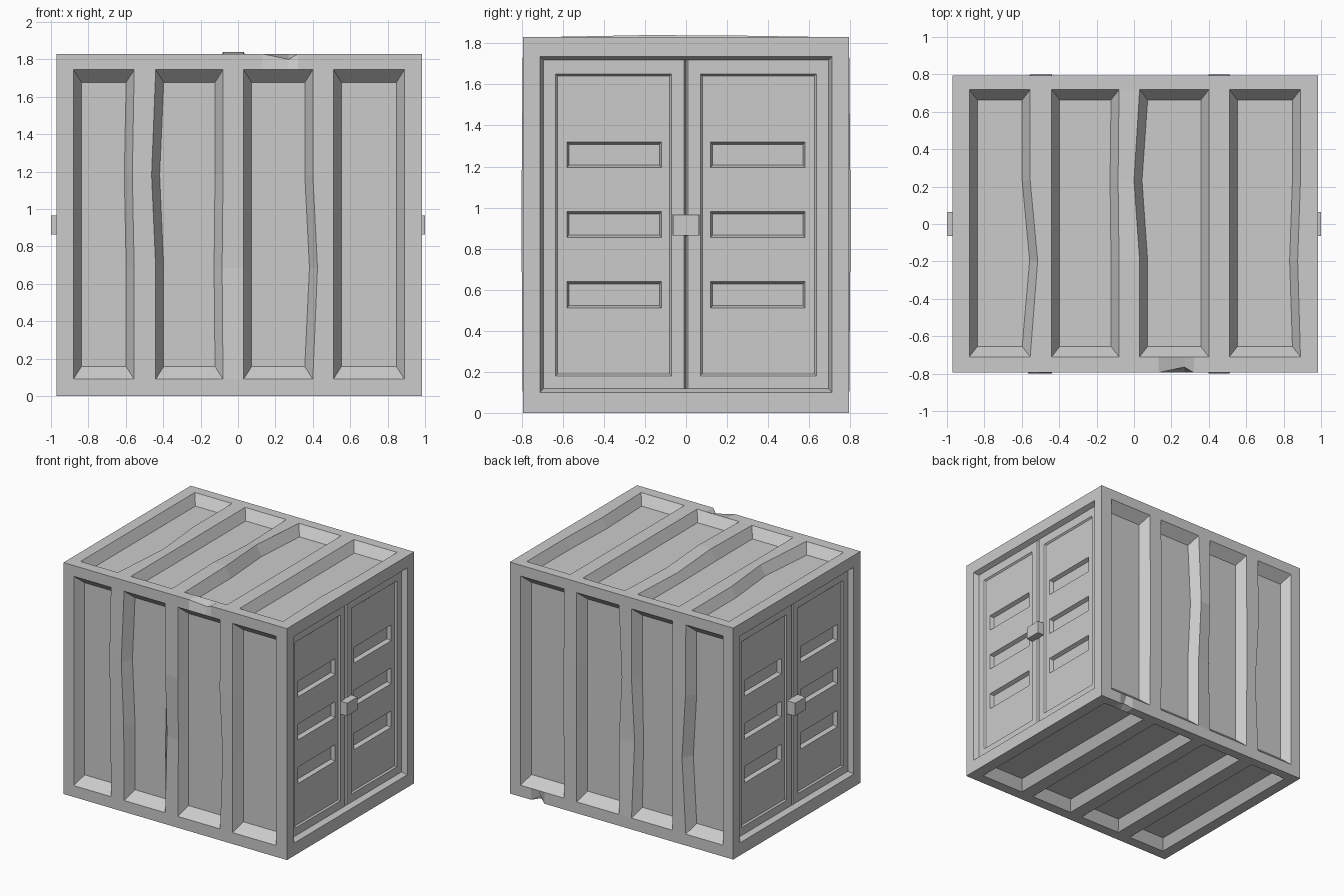
import bpy, bmesh
from mathutils import Vector

if "Cube" in bpy.data.objects:
    bpy.data.objects.remove(bpy.data.objects["Cube"])

X0, X1, Y, H = -0.97, 0.985, 0.795, 1.83
PANELS = [(-0.88, -0.555), (-0.44, -0.08), (0.03, 0.40), (0.51, 0.89)]
NOTCH_COLS = [0.13, 0.27, 0.32, 0.68, 0.74, 0.80]


def make_object(name, bm):
    bmesh.ops.remove_doubles(bm, verts=bm.verts, dist=0.0005)
    me = bpy.data.meshes.new(name)
    bm.to_mesh(me)
    bm.free()
    ob = bpy.data.objects.new(name, me)
    bpy.context.collection.objects.link(ob)
    return ob


def quad(bm, P, pts):
    """Add a face from (u, v, w) points, turned to face outward."""
    f = bm.faces.new([bm.verts.new(P(*p)) for p in pts])
    f.normal_update()
    out = Vector(P(0, 0, 1)) - Vector(P(0, 0, 0))
    if f.normal.dot(out) < 0:
        f.normal_flip()


def ring(bm, P, a, wa, b, wb):
    """Four faces joining rectangle a (u0, v0, u1, v1) to rectangle b."""
    def corners(r, w):
        return [(r[0], r[1], w), (r[2], r[1], w), (r[2], r[3], w), (r[0], r[3], w)]
    A, B = corners(a, wa), corners(b, wb)
    for i in range(4):
        j = (i + 1) % 4
        quad(bm, P, [A[i], A[j], B[j], B[i]])


def plate(bm, P, rect, holes, vr, iu, iv, depth, base=0, cols=(), bend={}):
    """Flat plate with a row of tapered recesses; bend shifts edge points."""
    u0, v0, u1, v1 = rect
    E = [u for h in holes for u in h]
    rows = [vr[0] + (vr[1] - vr[0]) * t for t in (0, 0.36, 0.66, 1)]

    def edge(i, r):
        if i in (-1, len(E)):
            return (u0 if i < 0 else u1, rows[r], base)
        du, dw = bend.get((i, r), (0, 0))
        return (E[i] + du, rows[r], base + dw)

    def floor(i, r):
        u = edge(i, r)[0] + (iu if i % 2 == 0 else -iu)
        return (u, rows[r] + (iv if r == 0 else -iv if r == 3 else 0), base - depth)

    # solid ribs and recess floors
    for r in range(3):
        for i in range(-1, len(E), 2):
            quad(bm, P, [edge(i, r), edge(i + 1, r), edge(i + 1, r + 1), edge(i, r + 1)])
        for i in range(0, len(E), 2):
            quad(bm, P, [floor(i, r), floor(i + 1, r), floor(i + 1, r + 1), floor(i, r + 1)])
        for i in range(len(E)):
            quad(bm, P, [edge(i, r), floor(i, r), floor(i, r + 1), edge(i, r + 1)])
    # recess ends
    for i in range(0, len(E), 2):
        for r in (0, 3):
            quad(bm, P, [edge(i, r), edge(i + 1, r), floor(i + 1, r), floor(i, r)])
    # border strips
    us = sorted([u0, u1] + E + list(cols))
    for a, b in zip(us, us[1:]):
        quad(bm, P, [(a, v0, base), (b, v0, base), (b, vr[0], base), (a, vr[0], base)])
        quad(bm, P, [(a, vr[1], base), (b, vr[1], base), (b, v1, base), (a, v1, base)])


def lifts(edges, w):
    return {(i, r): (0, w) for i in edges for r in (1, 2)}


bm = bmesh.new()

# four ribbed walls, some with bent ribs
front = lifts((1, 2, 5, 6), 0.005)
front.update({(2, 2): (-0.022, 0.004), (3, 1): (-0.005, -0.03), (5, 1): (0.025, 0.005),
              (4, 1): (0, -0.008), (1, 2): (-0.01, 0.005)})
back = lifts((1, 2, 5, 6), 0.005)
back.update({(4, 2): (-0.025, 0), (3, 1): (-0.01, -0.025), (1, 1): (0.03, 0.005)})
top = lifts((3, 4), 0.01)
top.update({(1, 1): (0.04, 0), (4, 2): (-0.03, 0.008), (3, 2): (-0.005, -0.015),
            (7, 1): (-0.015, 0)})
side_rect, top_rect = (X0, 0, X1, H), (X0, -Y, X1, Y)
walls = [
    (lambda u, v, w: (u, -Y - w, v), side_rect, (0.09, 1.745), 0.068, front),
    (lambda u, v, w: (u, Y + w, v), side_rect, (0.09, 1.745), 0.068, back),
    (lambda u, v, w: (u, v, H + w), top_rect, (-0.71, 0.718), 0.055, top),
    (lambda u, v, w: (u, v, -w), top_rect, (-0.71, 0.718), 0.055, {}),
]
for P, rect, vr, iv, bend in walls:
    plate(bm, P, rect, PANELS, vr, 0.043, iv, 0.075, cols=NOTCH_COLS, bend=bend)

# door ends
VENTS = [(0.51, 0.64), (0.855, 0.98), (1.195, 1.32)]
for sign, x in ((1, X1), (-1, X0)):
    def P(u, v, w, s=sign, x=x):
        return (x + s * w, u, v)

    def Q(u, v, w, P=P):
        return P(v, u, w)

    opening, inner = (-0.71, 0.10, 0.71, 1.735), (-0.695, 0.118, 0.695, 1.718)
    D = -0.04
    ring(bm, P, (-Y, 0, Y, H), 0, opening, 0)
    ring(bm, P, opening, 0, inner, D)
    # gap between the doors
    g = 0.01
    for s in (-1, 1):
        quad(bm, P, [(s * g, 0.118, D), (s * g, 1.718, D), (0, 1.718, D - 0.02), (0, 0.118, D - 0.02)])
        lo, hi = sorted((s * g, s * 0.695))
        a, b = sorted((s * 0.07, s * 0.635))
        leaf = (lo, 0.118, hi, 1.718)
        sunk = (a + 0.01, 0.19, b - 0.01, 1.64)
        ring(bm, P, leaf, D, (a, 0.18, b, 1.65), D)
        ring(bm, P, (a, 0.18, b, 1.65), D, sunk, D - 0.012)
        plate(bm, Q, (sunk[1], sunk[0], sunk[3], sunk[2]), VENTS,
              tuple(sorted((s * 0.12, s * 0.58))), 0.012, 0.01, 0.03, base=D - 0.012)

bmesh.ops.remove_doubles(bm, verts=bm.verts, dist=0.0005)

# chipped edges
for spot, shift in (((0.27, -Y, H), (0, 0.03, -0.03)), ((0.74, Y, 0), (0, -0.03, 0.03))):
    for v in bm.verts:
        if (v.co - Vector(spot)).length < 0.01:
            v.co += Vector(shift)
make_object("container_body", bm)

# door latches
for name, root, tip in (("right_latch", X1 - 0.06, 1.0), ("left_latch", X0 + 0.06, -1.0)):
    lb = bmesh.new()
    bmesh.ops.create_cube(lb, size=1)
    for v in lb.verts:
        t = v.co.x > 0
        k = 0.95 if t else 1.0
        v.co = Vector((tip if t else root, v.co.y * 0.135 * k, 0.915 + v.co.z * 0.105 * k))
    bmesh.ops.recalc_face_normals(lb, faces=lb.faces)
    make_object(name, lb)
